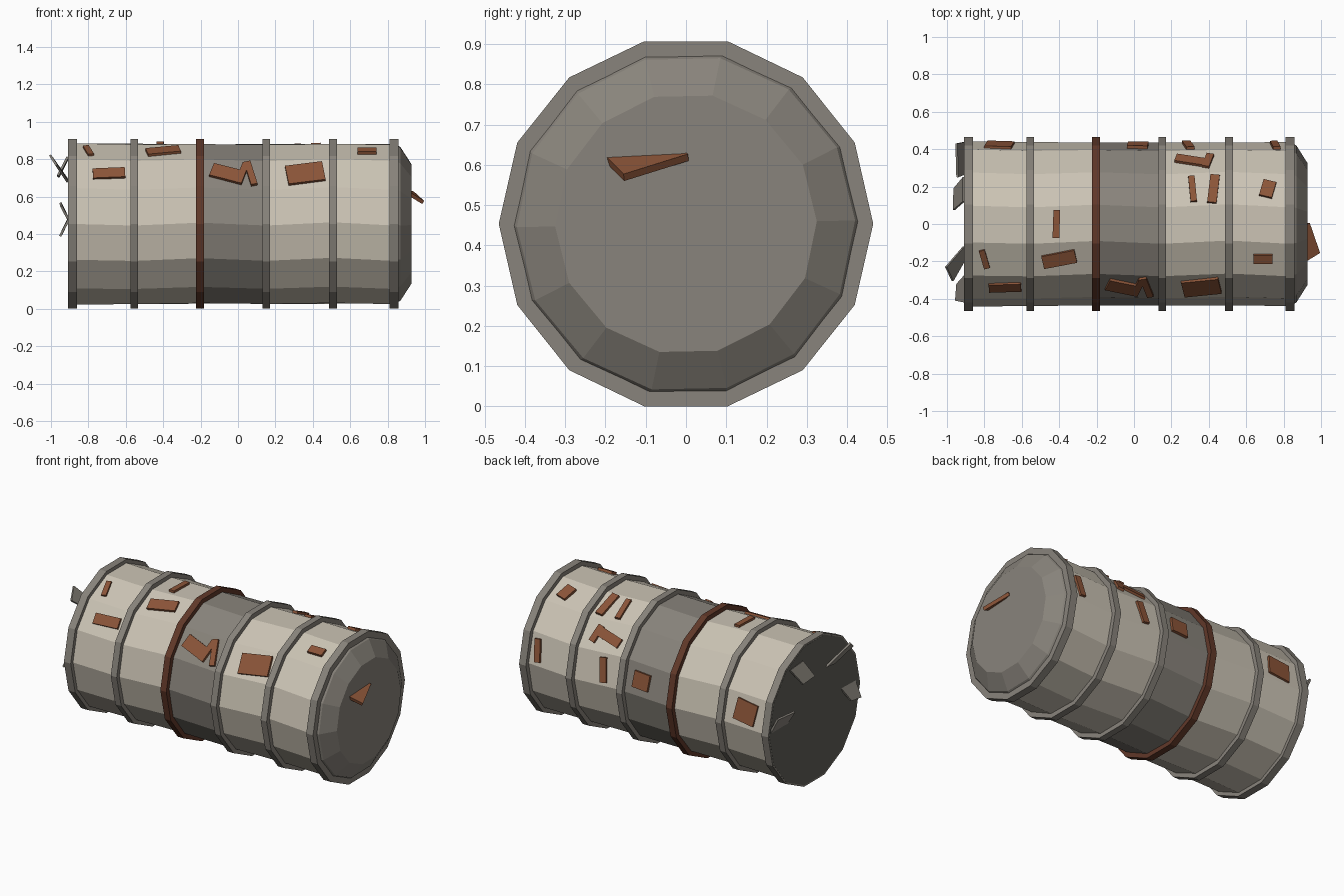
import bpy, bmesh, math
from mathutils import Matrix, Vector

if "Cube" in bpy.data.objects:
    bpy.data.objects.remove(bpy.data.objects["Cube"])

SIDES = 14
CZ = 0.4535
STEP = 2 * math.pi / SIDES


def material(name, rgb):
    m = bpy.data.materials.new(name)
    m.diffuse_color = (*rgb, 1)
    m.use_nodes = True
    m.node_tree.nodes["Principled BSDF"].inputs["Base Color"].default_value = m.diffuse_color
    return m


CREAM = material("cream_paint", (0.60, 0.55, 0.46))
STEEL = material("dull_steel", (0.25, 0.23, 0.20))
DARK = material("dark_steel", (0.12, 0.115, 0.10))
RUST = material("rust", (0.26, 0.09, 0.04))
DEEP_RUST = material("deep_rust", (0.12, 0.04, 0.022))


def finish(bm, name, mat):
    bmesh.ops.recalc_face_normals(bm, faces=bm.faces)
    me = bpy.data.meshes.new(name)
    bm.to_mesh(me)
    bm.free()
    me.materials.append(mat)
    ob = bpy.data.objects.new(name, me)
    bpy.context.collection.objects.link(ob)
    return ob


def lathe(name, profile, mat):
    """Closed 14-sided solid along x; profile is (x, radius, twist) per ring."""
    bm = bmesh.new()
    rings = []
    for x, r, tw in profile:
        rings.append([bm.verts.new((x, r * math.cos(i * STEP + tw), CZ + r * math.sin(i * STEP + tw)))
                      for i in range(SIDES)])
    for a, b in zip(rings, rings[1:]):
        for i in range(SIDES):
            j = (i + 1) % SIDES
            bm.faces.new((a[i], a[j], b[j], b[i]))
    bm.faces.new(rings[0])
    bm.faces.new(rings[-1])
    return finish(bm, name, mat)


def plate(name, corners, thick, mat):
    """Flat polygon given thickness."""
    bm = bmesh.new()
    f = bm.faces.new([bm.verts.new(c) for c in corners])
    f.normal_update()
    n = f.normal * thick
    ext = bmesh.ops.extrude_face_region(bm, geom=[f], use_keep_orig=True)
    for v in ext["geom"]:
        if isinstance(v, bmesh.types.BMVert):
            v.co += n
    return finish(bm, name, mat)


def patch(name, k, x, w, h, tilt, mat=RUST):
    """Thin flake lying on barrel facet k."""
    a = (k + 0.5) * STEP
    n = Vector((0, math.cos(a), math.sin(a)))
    v = n.cross(Vector((1, 0, 0)))
    rot = Matrix(((1, 0, 0), v, n)).transposed().to_4x4()
    loc = Vector((x, 0, CZ)) + n * 0.43
    bm = bmesh.new()
    bmesh.ops.create_cube(bm, size=1)
    bm.transform(Matrix.Translation(loc) @ rot @ Matrix.Rotation(math.radians(tilt), 4, 'Z')
                 @ Matrix.Diagonal((w, h, 0.022, 1)))
    return finish(bm, name, mat)


# Barrel wall sections between the hoops, slightly twisted and dented
hoops = [-0.884, -0.555, -0.204, 0.151, 0.507, 0.833]
radii = [0.442, 0.438, 0.436, 0.437, 0.436, 0.438]
twists = [0.0, 0.02, -0.015, 0.02, -0.02, 0.02]
for i in range(5):
    mat = STEEL if i == 2 else CREAM
    lathe(f"wall_section_{i + 1}", [(hoops[i], radii[i], twists[i]),
                                    (hoops[i + 1], radii[i + 1], twists[i + 1])], mat)

# Raised hoops, one rusted
for i, x in enumerate(hoops):
    w = 0.024 if i in (0, 5) else 0.021
    lathe(f"hoop_{i + 1}", [(x - w, 0.465, 0), (x + w, 0.465, 0)],
          DEEP_RUST if i == 2 else STEEL)

# Tapered right end and flat left end
lathe("right_end_cap", [(0.84, 0.437, 0), (0.868, 0.42, 0.02), (0.928, 0.325, 0.02)], STEEL)
lathe("left_end_cap", [(-0.909, 0.455, 0), (-0.88, 0.455, 0)], DARK)

# Rust flakes: facet, x, width, height, tilt
flakes = [
    (4, -0.80, 0.032, 0.11, 15), (5, -0.69, 0.172, 0.065, 3),
    (4, -0.40, 0.18, 0.075, 12), (5, -0.065, 0.16, 0.085, -18),
    (5, 0.022, 0.035, 0.14, -17), (5, 0.068, 0.035, 0.16, 14),
    (5, 0.36, 0.20, 0.125, 9), (4, 0.69, 0.10, 0.052, 0),
    (3, -0.415, 0.036, 0.15, -2), (0, -0.72, 0.145, 0.13, -8),
    (0, 0.02, 0.11, 0.10, -4), (0, 0.29, 0.045, 0.15, 9),
    (1, 0.31, 0.18, 0.06, -14), (1, 0.395, 0.04, 0.11, -14),
    (2, 0.313, 0.034, 0.15, 5), (2, 0.425, 0.05, 0.165, -6),
    (2, 0.715, 0.07, 0.095, -15), (0, 0.755, 0.04, 0.14, 7),
]
for i, f in enumerate(flakes):
    patch(f"rust_flake_{i + 1}", *f)

# Torn metal shards on the left end
shards = [
    [(-0.900, 0.27, 0.45), (-0.905, 0.44, 0.46), (-0.955, 0.43, 0.565), (-0.950, 0.25, 0.545)],
    [(-0.905, 0.12, 0.81), (-0.905, 0.25, 0.80), (-0.955, 0.19, 0.70), (-0.957, 0.075, 0.71)],
    [(-0.905, -0.12, 0.69), (-0.905, -0.20, 0.68), (-0.965, -0.305, 0.77), (-1.0, -0.23, 0.825)],
    [(-0.905, -0.27, 0.495), (-0.905, -0.42, 0.49), (-0.957, -0.41, 0.39), (-0.950, -0.32, 0.40)],
]
for i, c in enumerate(shards):
    plate(f"torn_shard_{i + 1}", c, 0.012, STEEL)

# Rusty splinter on the right end
plate("end_splinter", [(0.925, 0.0, 0.63), (0.94, 0.005, 0.627), (0.995, -0.155, 0.577),
                       (0.925, -0.198, 0.62)], 0.02, RUST)
